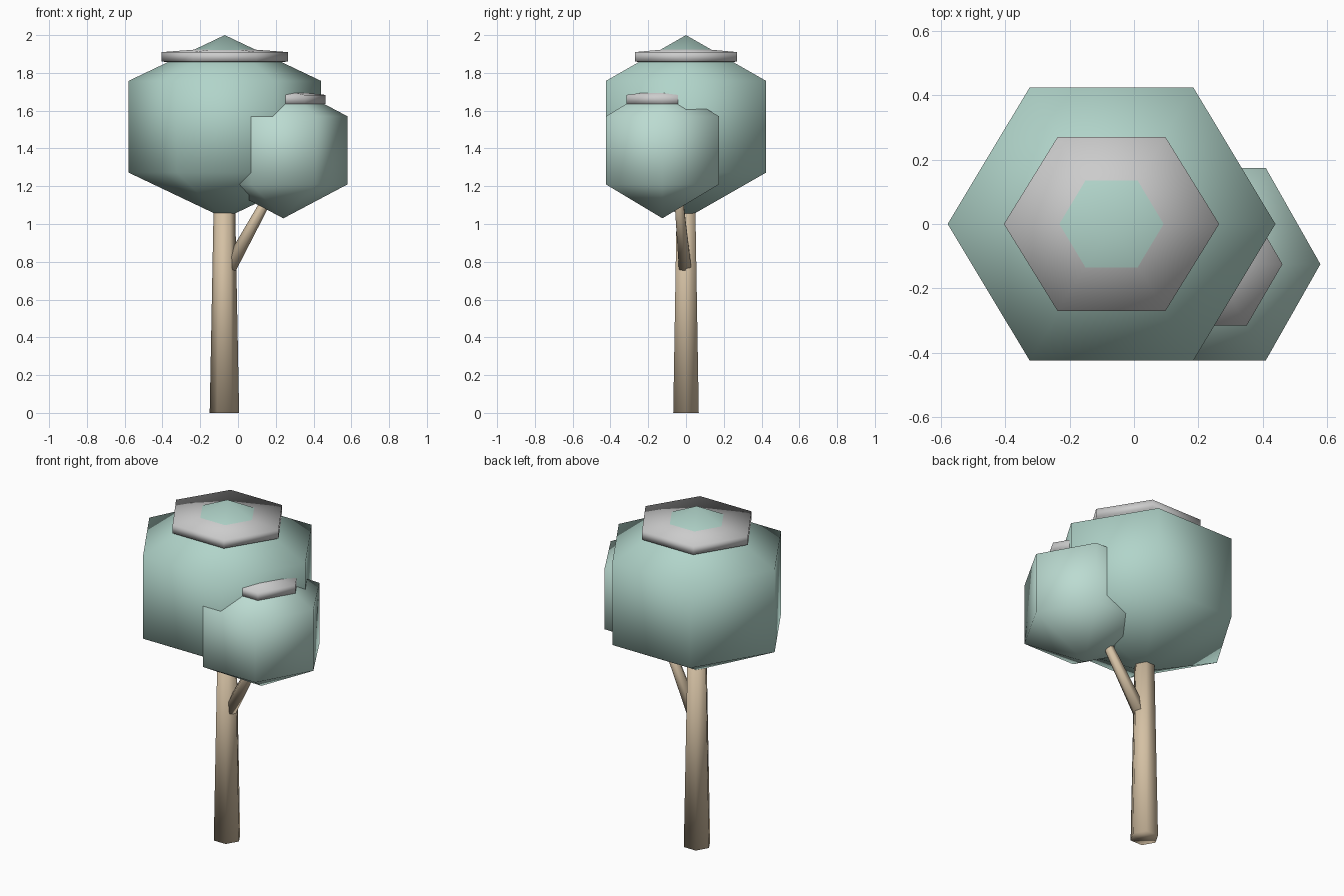
import bpy, bmesh, math
from mathutils import Vector

if "Cube" in bpy.data.objects:
    bpy.data.objects.remove(bpy.data.objects["Cube"])

SIDES = 6


def material(name, rgb):
    m = bpy.data.materials.new(name)
    m.diffuse_color = (*rgb, 1)
    m.use_nodes = True
    m.node_tree.nodes["Principled BSDF"].inputs["Base Color"].default_value = m.diffuse_color
    return m


def add_object(name, bm, mat):
    bmesh.ops.recalc_face_normals(bm, faces=bm.faces[:])
    for f in bm.faces:
        f.smooth = True
    me = bpy.data.meshes.new(name)
    bm.to_mesh(me)
    bm.free()
    ob = bpy.data.objects.new(name, me)
    bpy.context.collection.objects.link(ob)
    me.materials.append(mat)
    return ob


def bridge(bm, a, b):
    for i in range(SIDES):
        j = (i + 1) % SIDES
        bm.faces.new((a[i], a[j], b[j], b[i]))


def faceted_ball(name, centre, radii, mat):
    """Six-sided ball: two equal rings at half height, and a pole at each end."""
    bm = bmesh.new()
    c, (rx, ry, rz) = Vector(centre), radii
    rings = []
    for s in (-1, 1):
        ring = []
        for i in range(SIDES):
            a = math.tau * i / SIDES
            ring.append(bm.verts.new(c + Vector((rx * math.cos(a), ry * math.sin(a), s * rz / 2))))
        pole = bm.verts.new(c + Vector((0, 0, s * rz)))
        for i in range(SIDES):
            bm.faces.new((ring[i], ring[(i + 1) % SIDES], pole))
        rings.append(ring)
    bridge(bm, *rings)
    return add_object(name, bm, mat)


def tapered_limb(name, start, end, r0, r1, mat):
    """Six-sided tapered post between two points."""
    bm = bmesh.new()
    start, end = Vector(start), Vector(end)
    rot = Vector((0, 0, 1)).rotation_difference(end - start)
    rings = []
    for p, r in ((start, r0), (end, r1)):
        ring = []
        for i in range(SIDES):
            a = math.tau * i / SIDES
            ring.append(bm.verts.new(p + rot @ Vector((r * math.cos(a), r * math.sin(a), 0))))
        bm.faces.new(ring)
        rings.append(ring)
    bridge(bm, *rings)
    return add_object(name, bm, mat)


bark = material("bark", (0.66, 0.53, 0.37))
leaf = material("leaf", (0.44, 0.66, 0.59))
leaf_light = material("leaf_light", (0.50, 0.71, 0.64))
snow = material("snow", (0.92, 0.92, 0.93))

# Trunk and side branch
tapered_limb("trunk", (-0.072, 0, 0), (-0.072, 0, 1.2), 0.078, 0.055, bark)
tapered_limb("branch", (-0.045, -0.005, 0.77), (0.22, -0.05, 1.25), 0.038, 0.022, bark)

# Foliage masses
faceted_ball("main_crown", (-0.07, 0, 1.515), (0.51, 0.49, 0.485), leaf)
faceted_ball("small_crown", (0.24, -0.125, 1.39), (0.34, 0.346, 0.36), leaf_light)

# Snow caps: the crown tips poke through their middles
faceted_ball("main_snow_cap", (-0.07, 0, 1.885), (0.335, 0.313, 0.05), snow)
faceted_ball("small_snow_cap", (0.24, -0.125, 1.66), (0.222, 0.22, 0.047), snow)
